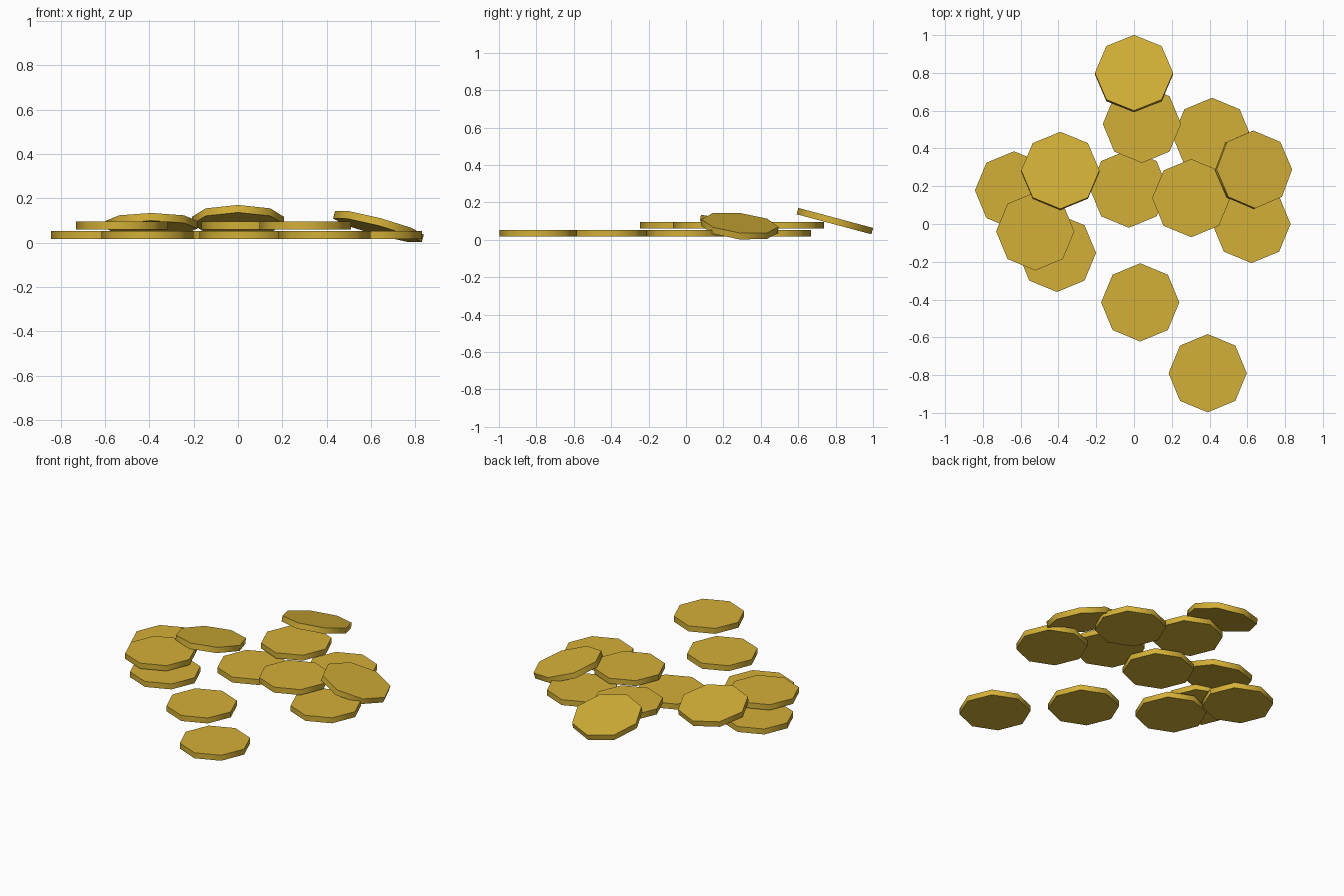
import bpy
from math import radians

cube = bpy.data.objects.get("Cube")
if cube:
    bpy.data.objects.remove(cube, do_unlink=True)

RADIUS, THICKNESS = 0.207, 0.035
GROUND, STACKED = 0.035, 0.078

# One gold for every coin
gold = bpy.data.materials.new("gold")
gold.use_nodes = True
color = (0.65, 0.43, 0.038, 1)
gold.diffuse_color = color
gold.node_tree.nodes["Principled BSDF"].inputs["Base Color"].default_value = color


def coin(name, x, y, z, tilt_x=0, tilt_y=0):
    """Eight-sided disc with a corner pointing along each axis."""
    bpy.ops.mesh.primitive_cylinder_add(
        vertices=8, radius=RADIUS, depth=THICKNESS, location=(x, y, z),
        rotation=(radians(tilt_x), radians(tilt_y), 0))
    obj = bpy.context.object
    obj.name = name
    obj.data.materials.append(gold)
    # Rounded rim shading, crisp edge to the faces
    bpy.ops.object.shade_smooth_by_angle(angle=radians(50))


# Coins lying on the ground
ground_spots = [(0.39, -0.79), (0.033, -0.415), (0.622, 0.0), (-0.408, -0.153),
                (-0.635, 0.178), (-0.027, 0.187), (0.413, 0.461)]
for i, (x, y) in enumerate(ground_spots, 1):
    coin(f"ground_coin_{i}", x, y, GROUND)

# Coins resting flat on others
stacked_spots = [(-0.523, -0.039), (0.303, 0.137), (0.042, 0.53)]
for i, (x, y) in enumerate(stacked_spots, 1):
    coin(f"stacked_coin_{i}", x, y, STACKED)

# Coins leaning on the pile
coin("leaning_coin_back", 0, 0.796, 0.1, tilt_x=-15)
coin("leaning_coin_right", -0.39, 0.281, 0.081, tilt_x=-10)
coin("leaning_coin_left", 0.633, 0.287, 0.073, tilt_x=-6, tilt_y=15)
